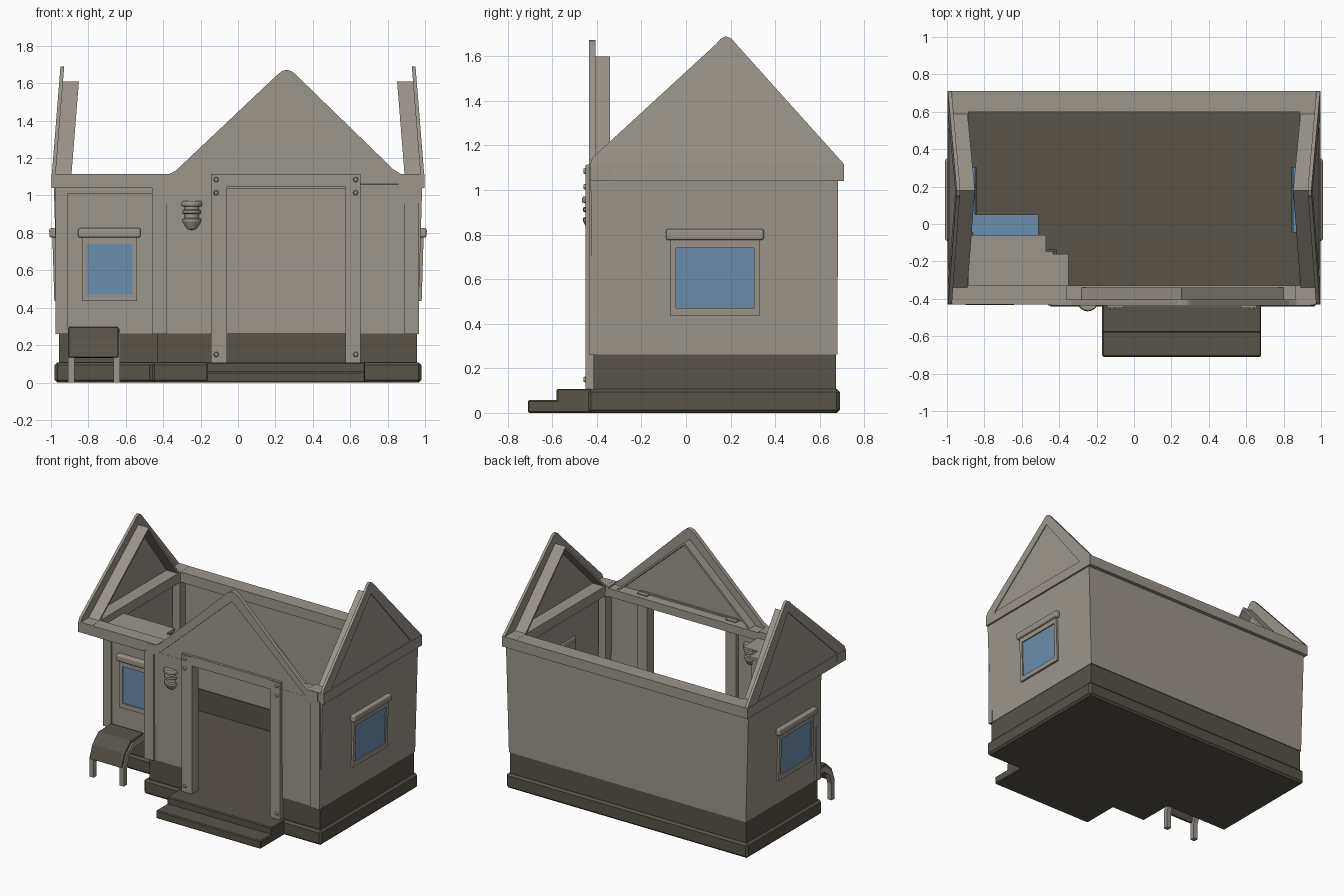
import bpy, bmesh, math
from mathutils import Vector, Matrix

if "Cube" in bpy.data.objects:
    bpy.data.objects.remove(bpy.data.objects["Cube"])


def material(name, rgb):
    m = bpy.data.materials.new(name)
    m.diffuse_color = (*rgb, 1)
    m.use_nodes = True
    m.node_tree.nodes["Principled BSDF"].inputs["Base Color"].default_value = m.diffuse_color
    return m


WALL = material("warm grey", (0.33, 0.30, 0.26))
DARK = material("dark brown grey", (0.098, 0.085, 0.066))
GLASS = material("window blue", (0.15, 0.27, 0.42))


def finish(name, bm, mat, bevel=0, segments=1, closed=True):
    if closed:
        bmesh.ops.recalc_face_normals(bm, faces=bm.faces[:])
    me = bpy.data.meshes.new(name)
    bm.to_mesh(me)
    bm.free()
    ob = bpy.data.objects.new(name, me)
    bpy.context.collection.objects.link(ob)
    me.materials.append(mat)
    if bevel:
        b = ob.modifiers.new("bevel", 'BEVEL')
        b.width, b.segments = bevel, segments
    return ob


def extrude(name, pts, f, d0, d1, mat, bevel=0, segments=1):
    """Extrude a flat profile; f(u, depth, v) places it in space."""
    bm = bmesh.new()
    a = [bm.verts.new(f(u, d0, v)) for u, v in pts]
    b = [bm.verts.new(f(u, d1, v)) for u, v in pts]
    bm.faces.new(a)
    bm.faces.new(b[::-1])
    for i in range(len(pts)):
        j = (i + 1) % len(pts)
        bm.faces.new((a[i], a[j], b[j], b[i]))
    return finish(name, bm, mat, bevel, segments)


def plain(u, d, v):
    return (u, d, v)


def box(name, x, y, z, mat, f=plain, bevel=0, segments=1):
    pts = [(x[0], z[0]), (x[1], z[0]), (x[1], z[1]), (x[0], z[1])]
    return extrude(name, pts, f, y[0], y[1], mat, bevel, segments)


def outline(x, front, back, alcove, corner):
    return [(x, front), (x, back), (-x, back), (-x, alcove), (corner, alcove), (corner, front)]


def wall_shell(name, low, high, z0, z1, mat):
    """Thin wall around the plan, open at the doorway."""
    bm = bmesh.new()
    rows = []
    for o, z in ((low, z0), (high, z1)):
        path = [(0.60, o[0][1])] + o + [(-0.09, o[0][1])]
        rows.append([bm.verts.new((x, y, z)) for x, y in path])
    for i in range(len(rows[0]) - 1):
        bm.faces.new((rows[0][i], rows[0][i + 1], rows[1][i + 1], rows[1][i]))
    ob = finish(name, bm, mat, closed=False)
    s = ob.modifiers.new("thickness", 'SOLIDIFY')
    s.thickness, s.offset = 0.025, -1


# Base with the notched corner, and the entrance steps
extrude("base", outline(0.98, -0.44, 0.69, -0.18, -0.46),
        lambda u, d, v: (u, v, d), 0, 0.107, DARK, 0.014)
box("lower_step", (-0.17, 0.68), (-0.71, -0.42), (0, 0.058), DARK, bevel=0.006)
box("upper_step", (-0.17, 0.68), (-0.58, -0.42), (0, 0.108), DARK, bevel=0.006)

# Walls: dark plinth, then grey walls that flare outward
plinth = outline(0.958, -0.415, 0.673, -0.155, -0.43)
wall_shell("plinth_wall", plinth, plinth, 0.09, 0.265, DARK)
wall_shell("house_wall", outline(0.962, -0.42, 0.68, -0.16, -0.44),
           outline(0.985, -0.428, 0.682, -0.165, -0.45), 0.262, 1.06, WALL)

# Corner boards outside, posts inside
box("front_right_post", (0.89, 0.968), (-0.435, -0.40), (0.26, 1.05), WALL)
box("front_middle_post", (-0.46, -0.38), (-0.435, -0.40), (0.26, 1.05), WALL)
box("alcove_post", (-0.975, -0.91), (-0.175, -0.12), (0.26, 1.05), WALL)
box("alcove_trim", (-0.97, -0.45), (-0.175, -0.15), (1.01, 1.05), WALL)
for n, x, y in (("back_left", -0.92, 0.63), ("back_right", 0.92, 0.63), ("front_right", 0.92, -0.37)):
    box(n + "_inner_post", (x - 0.03, x + 0.03), (y - 0.03, y + 0.03), (0.11, 1.05), WALL)

# Beams around the top of the walls
box("back_beam", (-0.998, 0.998), (0.60, 0.71), (1.04, 1.115), WALL)
box("front_left_beam", (-0.998, -0.36), (-0.43, -0.33), (1.04, 1.115), WALL)
box("front_right_beam", (0.86, 0.998), (-0.43, -0.33), (1.04, 1.115), WALL)
box("door_beam", (-0.37, 0.87), (-0.415, -0.33), (1.045, 1.105), WALL)
box("alcove_ceiling", (-0.97, -0.35), (-0.40, -0.16), (1.045, 1.065), WALL)
box("alcove_inner_beam", (-0.97, -0.47), (-0.17, -0.06), (1.045, 1.065), WALL)

# Front gable: border, recessed panel and rafters behind
front = lambda u, d, v: (u, -0.435 + d, v)
extrude("front_gable_border",
        [(-0.44, 1.04), (-0.44, 1.112), (-0.37, 1.112), (-0.33, 1.135), (0.215, 1.65), (0.235, 1.665),
         (0.26, 1.672), (0.285, 1.665), (0.305, 1.65), (0.83, 1.14), (0.87, 1.115), (0.95, 1.115),
         (0.95, 1.04), (0.88, 1.04), (0.255, 1.60), (-0.36, 1.04)], front, 0, 0.03, WALL)
extrude("front_gable_panel", [(-0.37, 1.035), (0.89, 1.035), (0.255, 1.61)], front, 0.008, 0.022, WALL)
extrude("front_rafters", [(-0.28, 1.11), (0.255, 1.60), (0.80, 1.11), (0.78, 1.11),
                          (0.255, 1.58), (-0.26, 1.11)], front, 0.01, 0.095, WALL)

# Side gables, leaning inward
for s, n in ((1, "right"), (-1, "left")):
    def side(u, d, v, s=s):
        return (s * (0.998 - 0.08 * max(v - 1.08, 0) - d), u, v)
    extrude(n + "_gable_border",
            [(-0.43, 1.115), (-0.42, 1.145), (0.135, 1.655), (0.155, 1.678), (0.18, 1.69), (0.205, 1.678),
             (0.225, 1.655), (0.71, 1.115), (0.59, 1.115), (0.18, 1.61), (-0.34, 1.115)],
            side, 0, 0.02, WALL)
    extrude(n + "_gable_panel", [(-0.35, 1.11), (0.60, 1.11), (0.18, 1.62)], side, 0.006, 0.017, WALL)
    extrude(n + "_rafters", [(-0.34, 1.115), (0.18, 1.61), (0.59, 1.115), (0.57, 1.115),
                             (0.18, 1.59), (-0.32, 1.115)], side, 0.01, 0.105, WALL)
    box(n + "_beam", (-0.43, 0.71), (0, 0.11), (1.04, 1.116), WALL, side)


# Windows: glass block, frame and rounded header
def window(n, f, u0, u1, glass):
    box(n + "_glass", glass, (-0.12, 0.012), (0.47, 0.74), GLASS, f)
    for part, u, z in (("left", (u0 - 0.025, u0), (0.435, 0.79)),
                       ("right", (u1, u1 + 0.025), (0.435, 0.79)),
                       ("bottom", (u0, u1), (0.435, 0.47)), ("top", (u0, u1), (0.74, 0.79))):
        box(f"{n}_frame_{part}", u, (-0.03, 0.02), z, WALL, f)
    box(n + "_header", (u0 - 0.045, u1 + 0.045), (-0.02, 0.036), (0.775, 0.825), WALL, f, 0.012, 3)


for s, n in ((1, "right_window"), (-1, "left_window")):
    window(n, lambda u, d, v, s=s: (s * (0.964 + 0.03 * (v - 0.5) + d), u, v),
           -0.045, 0.305, (-0.045, 0.305))
window("front_window", lambda u, d, v: (u, -0.162 - d, v), -0.81, -0.565, (-0.81, -0.565))
box("front_window_inner_glass", (-0.86, -0.51), (-0.13, 0.05), (0.47, 0.74), GLASS)

# Door frame with bolts
box("door_header", (-0.145, 0.655), (-0.445, -0.40), (1.045, 1.115), WALL)
for n, x0, x1, bx in (("left", -0.145, -0.06, -0.117), ("right", 0.575, 0.655, 0.629)):
    box(n + "_door_post", (x0, x1), (-0.45, -0.37), (0.105, 1.112), WALL)
    for i, z in enumerate((0.15, 1.015, 1.085)):
        bm = bmesh.new()
        bmesh.ops.create_cone(bm, cap_ends=True, segments=12, radius1=0.014, radius2=0.010, depth=0.012,
                              matrix=Matrix.Translation((bx, -0.455, z)) @ Matrix.Rotation(math.pi / 2, 4, 'X'))
        finish(f"{n}_door_bolt_{i + 1}", bm, WALL)

# Wall lantern, turned from a profile
bm = bmesh.new()
profile = [(0, 0.97), (0.052, 0.97), (0.057, 0.96), (0.057, 0.945), (0.042, 0.94), (0.042, 0.925),
           (0.052, 0.92), (0.052, 0.905), (0.042, 0.90), (0.042, 0.88), (0.052, 0.875), (0.052, 0.86),
           (0.044, 0.845), (0.03, 0.822), (0, 0.81)]
vs = [bm.verts.new((r, 0, z)) for r, z in profile]
es = [bm.edges.new(p) for p in zip(vs, vs[1:])]
bmesh.ops.spin(bm, geom=vs + es, cent=(0, 0, 0), axis=(0, 0, 1), angle=math.tau, steps=20)
bmesh.ops.remove_doubles(bm, verts=bm.verts[:], dist=1e-4)
bmesh.ops.translate(bm, verts=bm.verts[:], vec=(-0.247, -0.41, 0))
finish("wall_lantern", bm, WALL)

# Bench in the alcove: two bent legs and a sloped dark seat
bench = lambda u, d, v: (d, u, v)
leg = [(-0.425, 0), (-0.425, 0.13), (-0.39, 0.22), (-0.32, 0.275), (-0.17, 0.285),
       (-0.17, 0.25), (-0.30, 0.24), (-0.36, 0.20), (-0.39, 0.12), (-0.39, 0)]
for n, x in (("left", -0.91), ("right", -0.665)):
    extrude(n + "_bench_leg", leg, bench, x, x + 0.035, WALL)
extrude("bench_seat", [(-0.435, 0.135), (-0.40, 0.23), (-0.33, 0.295), (-0.18, 0.30),
                       (-0.18, 0.28), (-0.32, 0.27), (-0.38, 0.215), (-0.412, 0.13)],
        bench, -0.905, -0.64, DARK, 0.006, 2)
